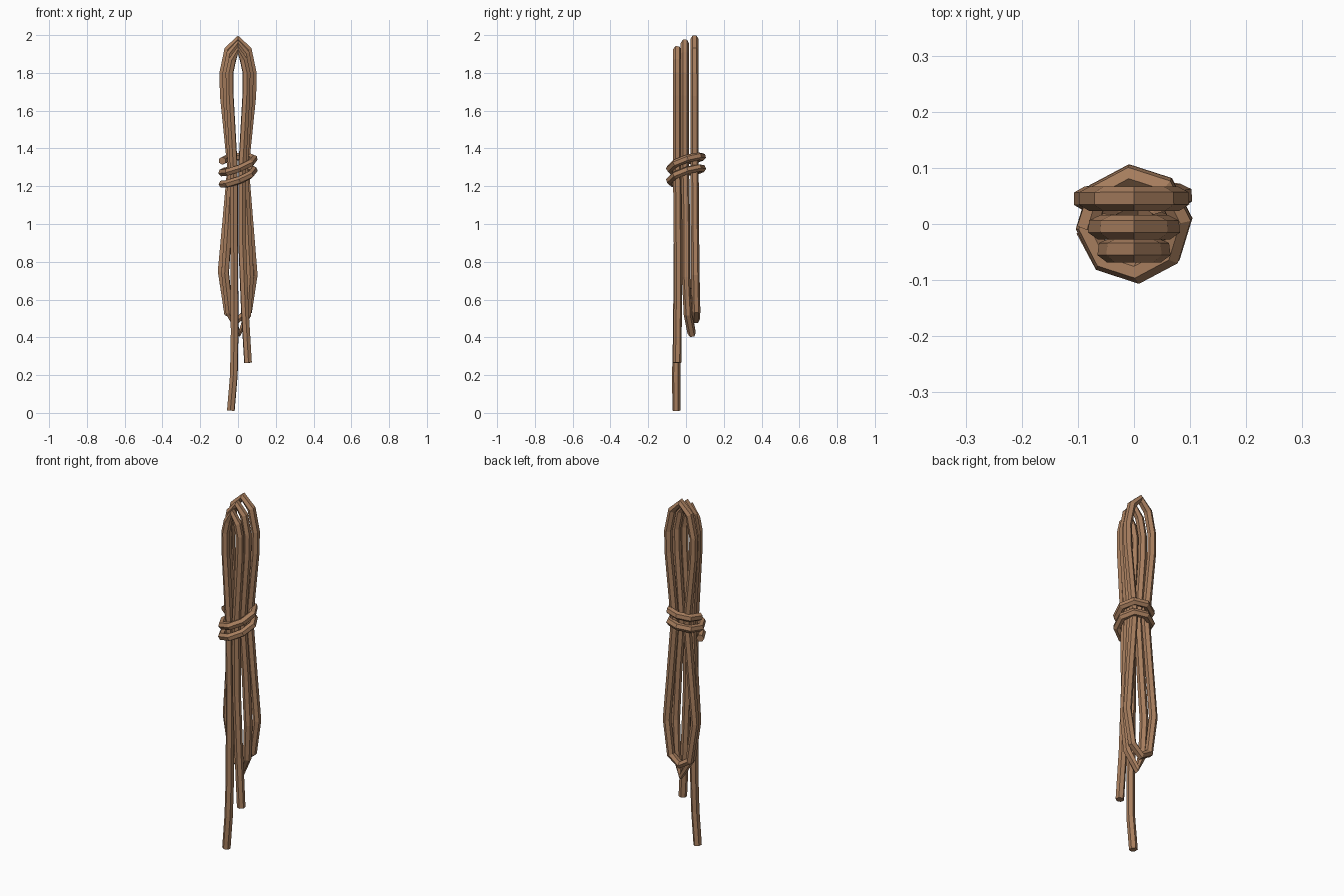
import bpy, math

if "Cube" in bpy.data.objects:
    bpy.data.objects.remove(bpy.data.objects["Cube"])

rope_mat = bpy.data.materials.new("brown rope")
rope_mat.diffuse_color = (0.40, 0.215, 0.115, 1)
rope_mat.use_nodes = True
rope_mat.node_tree.nodes["Principled BSDF"].inputs["Base Color"].default_value = rope_mat.diffuse_color


def rope(name, pts, closed=False, radius=0.022):
    """Six-sided flat-faced rope swept along a polyline."""
    cu = bpy.data.curves.new(name, 'CURVE')
    cu.dimensions = '3D'
    cu.bevel_depth = radius
    cu.bevel_resolution = 1
    cu.use_fill_caps = True
    sp = cu.splines.new('POLY')
    sp.points.add(len(pts) - 1)
    for p, co in zip(sp.points, pts):
        p.co = (*co, 1)
    sp.use_cyclic_u = closed
    sp.use_smooth = False
    ob = bpy.data.objects.new(name, cu)
    bpy.context.collection.objects.link(ob)
    bpy.ops.object.select_all(action='DESELECT')
    ob.select_set(True)
    bpy.context.view_layer.objects.active = ob
    bpy.ops.object.convert(target='MESH')
    ob = bpy.context.object
    ob.data.materials.clear()
    ob.data.materials.append(rope_mat)
    for f in ob.data.polygons:
        f.use_smooth = False
        f.material_index = 0
    return ob


def top_bight(w, y, top, waist):
    """Upper loop points, from the left waist over the top to the right waist."""
    half = [(waist, 1.3), (w * 0.97, 1.68), (w, 1.8), (w * 0.68, top - 0.055)]
    left = [(-x, y, z) for x, z in half]
    right = [(x, y, z) for x, z in reversed(half)]
    return left + [(0, y, top)] + right


# front strand: a top loop whose two ends hang free
rope("front_loop_with_tails",
     [(-0.038, -0.05, 0.012), (-0.022, -0.052, 0.2), (-0.018, -0.047, 0.42), (-0.02, -0.043, 0.9)]
     + top_bight(0.045, -0.047, 1.922, 0.022)
     + [(0.022, -0.043, 0.9), (0.036, -0.043, 0.55), (0.053, -0.047, 0.265)])

# middle coil, its lower bend swings towards the back
rope("middle_coil",
     top_bight(0.062, -0.006, 1.957, 0.032)
     + [(0.05, 0.0, 1.0), (0.064, 0.0, 0.72), (0.05, 0.01, 0.52), (0.008, 0.03, 0.422),
        (-0.045, 0.012, 0.53), (-0.068, -0.002, 0.74), (-0.05, -0.004, 1.0)], True)

# back coil, the widest one
rope("back_coil",
     top_bight(0.079, 0.045, 1.978, 0.038)
     + [(0.062, 0.047, 1.0), (0.084, 0.05, 0.73), (0.056, 0.054, 0.54), (0.0, 0.052, 0.495),
        (-0.056, 0.048, 0.53), (-0.088, 0.045, 0.75), (-0.062, 0.045, 1.03)], True)

# tilted binding wound twice around the waist
wrap = []
n, turns = 8, 2.1
for i in range(int(n * turns) + 1):
    a = math.radians(185) + i * math.tau / n
    x, y = 0.084 * math.cos(a), 0.086 * math.sin(a)
    wrap.append((x, y, 1.263 + 0.062 * (i / n - 0.5) + 0.24 * x + 0.2 * y))
rope("waist_binding", wrap, radius=0.021)
